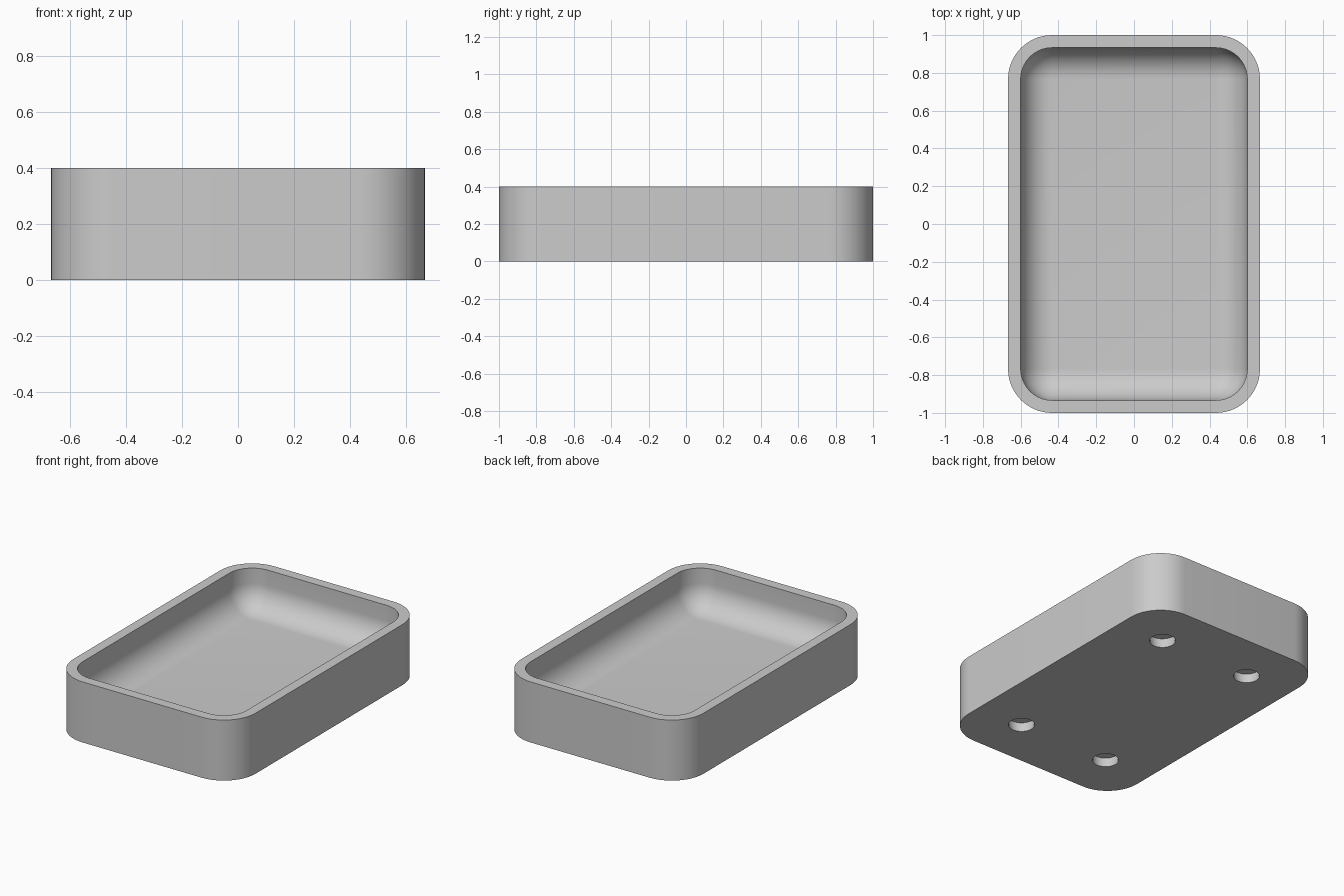
import bpy, bmesh
from math import cos, sin, pi, radians

if "Cube" in bpy.data.objects:
    bpy.data.objects.remove(bpy.data.objects["Cube"])

HALF_X, HALF_Y, HEIGHT = 2 / 3, 1.0, 0.4
WALL, FLOOR = 0.0667, 0.133
OUTER_R, INNER_R = 0.233, 0.167
CORNER_STEPS, FILLET_STEPS, HOLE_SIDES = 16, 14, 48

grey = bpy.data.materials.new("plain grey")
grey.use_nodes = True
grey.diffuse_color = (0.6, 0.6, 0.6, 1)
grey.node_tree.nodes["Principled BSDF"].inputs["Base Color"].default_value = (0.6, 0.6, 0.6, 1)


def rounded_rect(inset, radius, z):
    """Closed loop of points for a rounded rectangle inset from the outer wall."""
    cx, cy = HALF_X - inset - radius, HALF_Y - inset - radius
    points = []
    for quarter, (sx, sy) in enumerate([(1, 1), (-1, 1), (-1, -1), (1, -1)]):
        for i in range(CORNER_STEPS + 1):
            a = (quarter + i / CORNER_STEPS) * pi / 2
            points.append((sx * cx + radius * cos(a), sy * cy + radius * sin(a), z))
    return points


def circle(x, y, radius, z):
    angles = [2 * pi * i / HOLE_SIDES for i in range(HOLE_SIDES)]
    return [(x + radius * cos(a), y + radius * sin(a), z) for a in angles]


def loft(bm, loops):
    """Join successive loops with quads and cap both ends."""
    rings = [[bm.verts.new(p) for p in loop] for loop in loops]
    for low, high in zip(rings, rings[1:]):
        for i in range(len(low)):
            j = (i + 1) % len(low)
            bm.faces.new((low[i], low[j], high[j], high[i]))
    bm.faces.new(rings[0][::-1])
    bm.faces.new(rings[-1])


def make_object(name, bm):
    bmesh.ops.remove_doubles(bm, verts=bm.verts, dist=1e-5)
    bmesh.ops.recalc_face_normals(bm, faces=bm.faces)
    mesh = bpy.data.meshes.new(name)
    bm.to_mesh(mesh)
    bm.free()
    obj = bpy.data.objects.new(name, mesh)
    bpy.context.collection.objects.link(obj)
    mesh.materials.append(grey)
    return obj


# Tray: outer wall, flat rim, inner wall, then a rounded cove into the floor
loops = [rounded_rect(0, OUTER_R, 0), rounded_rect(0, OUTER_R, HEIGHT),
         rounded_rect(WALL, INNER_R, HEIGHT)]
for i in range(FILLET_STEPS + 1):
    a = i / FILLET_STEPS * pi / 2
    shrink = INNER_R * (1 - cos(a))
    loops.append(rounded_rect(WALL + shrink, INNER_R - shrink,
                              FLOOR + INNER_R * (1 - sin(a))))
bm = bmesh.new()
loft(bm, loops)
tray = make_object("tray", bm)

# Four round sockets in the underside, each with a slightly narrower lip
bm = bmesh.new()
for x in (-1 / 3, 1 / 3):
    for y in (-2 / 3, 2 / 3):
        profile = [(0.079, -0.05), (0.079, 0.022), (0.083, 0.024), (0.083, 0.062)]
        loft(bm, [circle(x, y, r, z) for r, z in profile])
cutter = make_object("socket_cutter", bm)
cutter.hide_render = True

cut = tray.modifiers.new("sockets", "BOOLEAN")
cut.operation = "DIFFERENCE"
cut.solver = "EXACT"
cut.object = cutter
bpy.context.view_layer.objects.active = tray
tray.select_set(True)
bpy.ops.object.modifier_apply(modifier=cut.name)
bpy.data.objects.remove(cutter)

bpy.ops.object.shade_smooth_by_angle(angle=radians(30))
